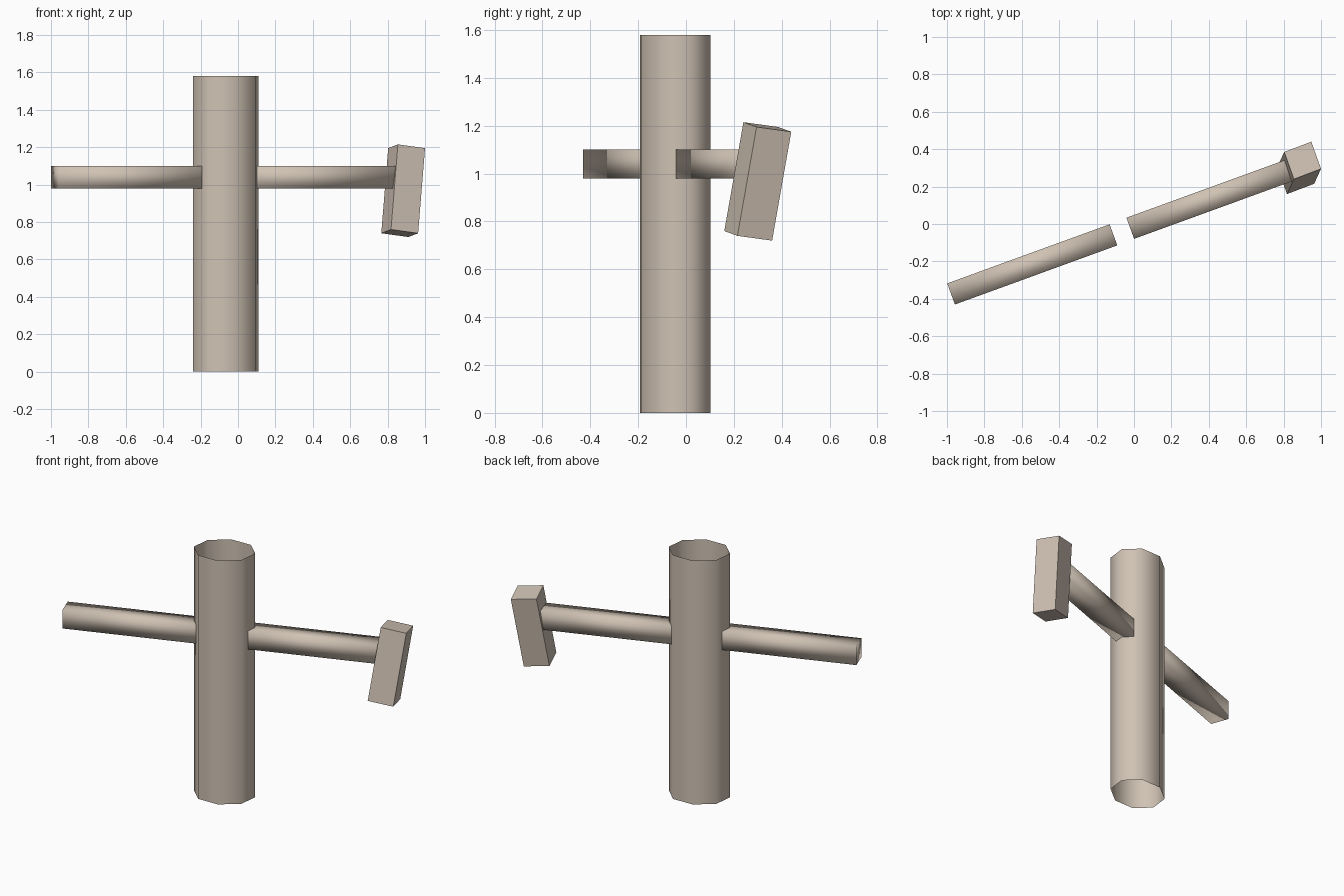
import bpy, bmesh, math
from mathutils import Matrix, Vector

if "Cube" in bpy.data.objects:
    bpy.data.objects.remove(bpy.data.objects["Cube"])

YAW = math.radians(20)

mat = bpy.data.materials.new("warm_beige")
mat.diffuse_color = (0.63, 0.54, 0.455, 1)
mat.use_nodes = True
mat.node_tree.nodes["Principled BSDF"].inputs["Base Color"].default_value = mat.diffuse_color


def make_object(name, bm, matrix, smooth):
    bm.transform(matrix)
    bmesh.ops.recalc_face_normals(bm, faces=bm.faces[:])
    for f in bm.faces:
        f.smooth = smooth
    mesh = bpy.data.meshes.new(name)
    bm.to_mesh(mesh)
    bm.free()
    mesh.materials.append(mat)
    obj = bpy.data.objects.new(name, mesh)
    bpy.context.scene.collection.objects.link(obj)
    return obj


def beam(name, start, end, z=1.04, size=0.12):
    """Square bar between two points in plan, with soft shading."""
    a, b = Vector((*start, z)), Vector((*end, z))
    bm = bmesh.new()
    bmesh.ops.create_cube(bm, size=1)
    m = (Matrix.Translation((a + b) / 2) @ Matrix.Rotation(YAW, 4, 'Z')
         @ Matrix.Diagonal(((b - a).length, size, size, 1)))
    return make_object(name, bm, m, True)


# Upright: open eight-sided tube, slightly oval, turned with the arms
bm = bmesh.new()
bmesh.ops.create_cone(bm, cap_ends=False, segments=8,
                      radius1=1, radius2=1, depth=1)
make_object("upright_tube", bm,
            Matrix.Translation((-0.065, -0.045, 0.79))
            @ Matrix.Rotation(YAW, 4, 'Z')
            @ Matrix.Diagonal((0.186, 0.153, 1.58, 1)), True)

# Two arms ending inside the tube
beam("left_arm", (-0.978, -0.374), (-0.11, -0.058))
beam("right_arm", (-0.02, -0.023), (0.848, 0.293))

# Tilted block on the end of the right arm
across = Vector((0.145, 0.055, -0.02))
back = Vector((-0.052, 0.145, -0.02))
up = Vector((0.037, 0.08, 0.455))
centre = Vector((0.855, 0.24, 1.215)) + (across + back - up) / 2
m = Matrix((across, back, up)).transposed().to_4x4()
bm = bmesh.new()
bmesh.ops.create_cube(bm, size=1)
make_object("end_block", bm, Matrix.Translation(centre) @ m, False)
